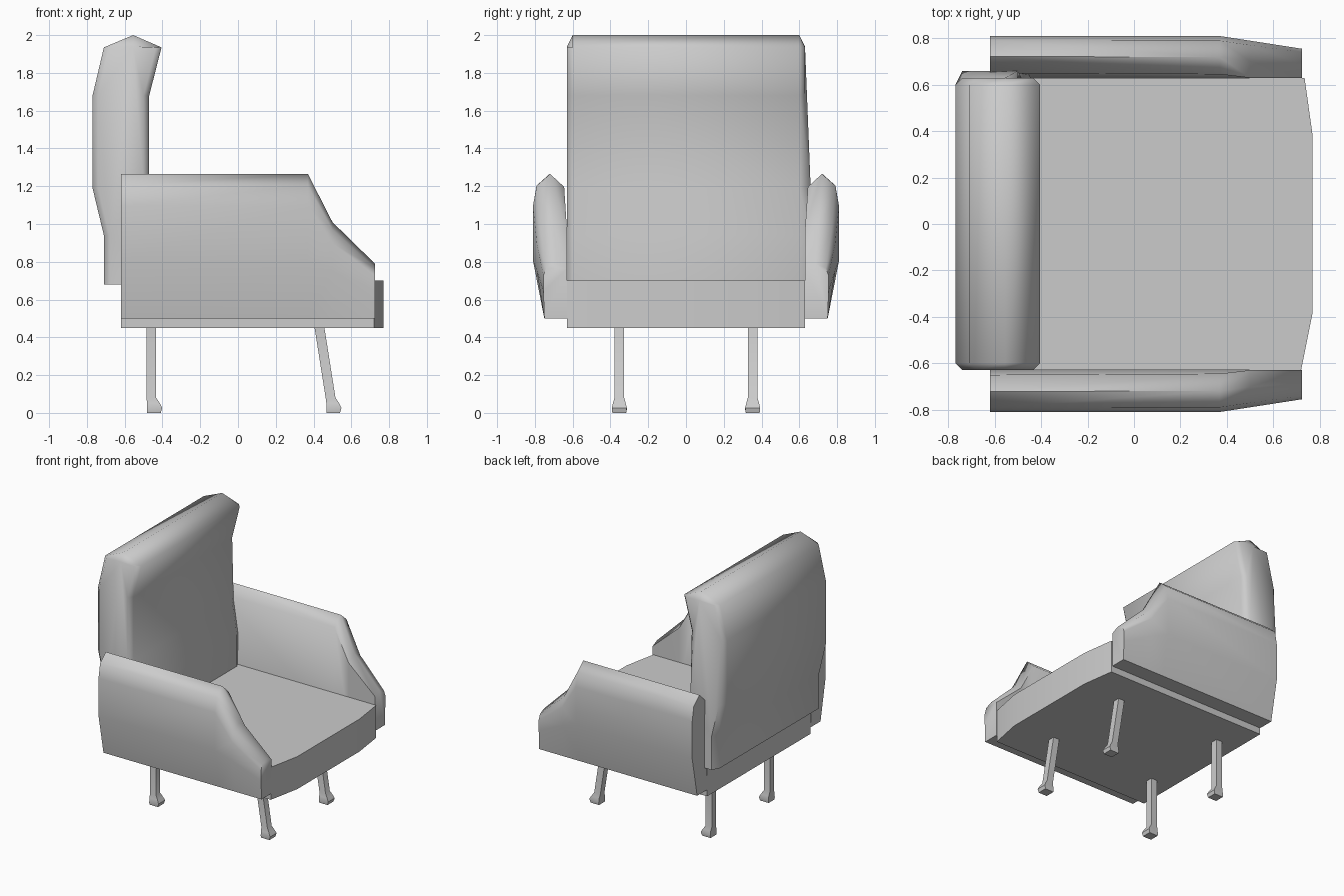
import bpy, bmesh, math

if "Cube" in bpy.data.objects:
    bpy.data.objects.remove(bpy.data.objects["Cube"])


def loft(name, rings, angle=50):
    """Skin a list of equal-length vertex rings and cap both ends."""
    bm = bmesh.new()
    vs = [[bm.verts.new(p) for p in ring] for ring in rings]
    n = len(vs[0])
    for a, b in zip(vs, vs[1:]):
        for i in range(n):
            j = (i + 1) % n
            bm.faces.new((a[i], a[j], b[j], b[i]))
    bm.faces.new(vs[0])
    bm.faces.new(vs[-1])
    bmesh.ops.recalc_face_normals(bm, faces=bm.faces)
    me = bpy.data.meshes.new(name)
    bm.to_mesh(me)
    bm.free()
    ob = bpy.data.objects.new(name, me)
    bpy.context.collection.objects.link(ob)
    bpy.ops.object.select_all(action='DESELECT')
    ob.select_set(True)
    bpy.context.view_layer.objects.active = ob
    bpy.ops.object.shade_smooth_by_angle(angle=math.radians(angle))
    return ob


# Seat: plan outline with a bowed front edge
plan = [(-0.62, -0.63), (0.72, -0.63), (0.77, -0.38),
        (0.77, 0.38), (0.735, 0.63), (-0.62, 0.63)]
loft("seat", [[(x, y, z) for x, y in plan] for z in (0.45, 0.57, 0.70)])

# Backrest: side profile lofted across the width with softened ends
profile = [(-0.71, 0.68), (-0.71, 0.94), (-0.77, 1.19), (-0.77, 1.68),
           (-0.71, 1.935), (-0.555, 2.0), (-0.405, 1.935), (-0.47, 1.68),
           (-0.47, 1.19), (-0.43, 0.94), (-0.43, 0.68)]


def back_end(side):
    ring = []
    for x, z in profile:
        flare = 0.03 if side > 0 and z < 1.25 else 0
        x += 0.03 if x < -0.6 else -0.03 if x > -0.5 else 0
        ring.append((x, side * (0.63 + flare), min(z, 1.94)))
    return ring


loft("backrest", [back_end(-1),
                  [(x, -0.60, z) for x, z in profile],
                  [(x, 0.60, z) for x, z in profile],
                  back_end(1)], 60)


# Armrests: rounded section that drops and narrows toward the front
def arm_ring(side, x, inner, outer, top, bulge):
    w = outer - inner
    h = top - 0.5
    section = [(0.63, 0.5), (0.75, 0.5), (outer, 0.5 + h * bulge),
               (outer, 0.5 + h * 0.78), (outer - w * 0.12, 0.5 + h * 0.92),
               (inner + w * 0.45, top), (inner, 0.5 + h * 0.91)]
    return [(x, side * y, z) for y, z in section]


for side, label in ((-1, "right"), (1, "left")):
    loft(label + "_armrest", [
        arm_ring(side, -0.62, 0.65, 0.81, 1.265, 0.4),
        arm_ring(side, 0.37, 0.645, 0.81, 1.265, 0.4),
        arm_ring(side, 0.50, 0.63, 0.79, 1.01, 0.5),
        arm_ring(side, 0.725, 0.63, 0.755, 0.79, 0.5)], 65)


# Legs: thin posts ending in wedge feet; the front pair rakes forward
def leg(name, y, x_top, x_bottom):
    rings = []
    for z, dx, h in ((0.46, None, 0.026), (0.08, 0.0, 0.026),
                     (0.05, 0.012, 0.034), (0.022, 0.018, 0.04),
                     (0.0, 0.014, 0.036)):
        cx = x_top if dx is None else x_bottom + dx
        ring = []
        for sx, sy in ((-1, -1), (1, -1), (1, 1), (-1, 1)):
            tilt = 0.005 * sx if z == 0.022 else 0
            ring.append((cx + sx * h, y + sy * h, z + tilt))
        rings.append(ring)
    loft(name, rings, 35)


for side, label in ((-1, "right"), (1, "left")):
    leg(label + "_rear_leg", side * 0.353, -0.459, -0.459)
    leg(label + "_front_leg", side * 0.353, 0.43, 0.49)
